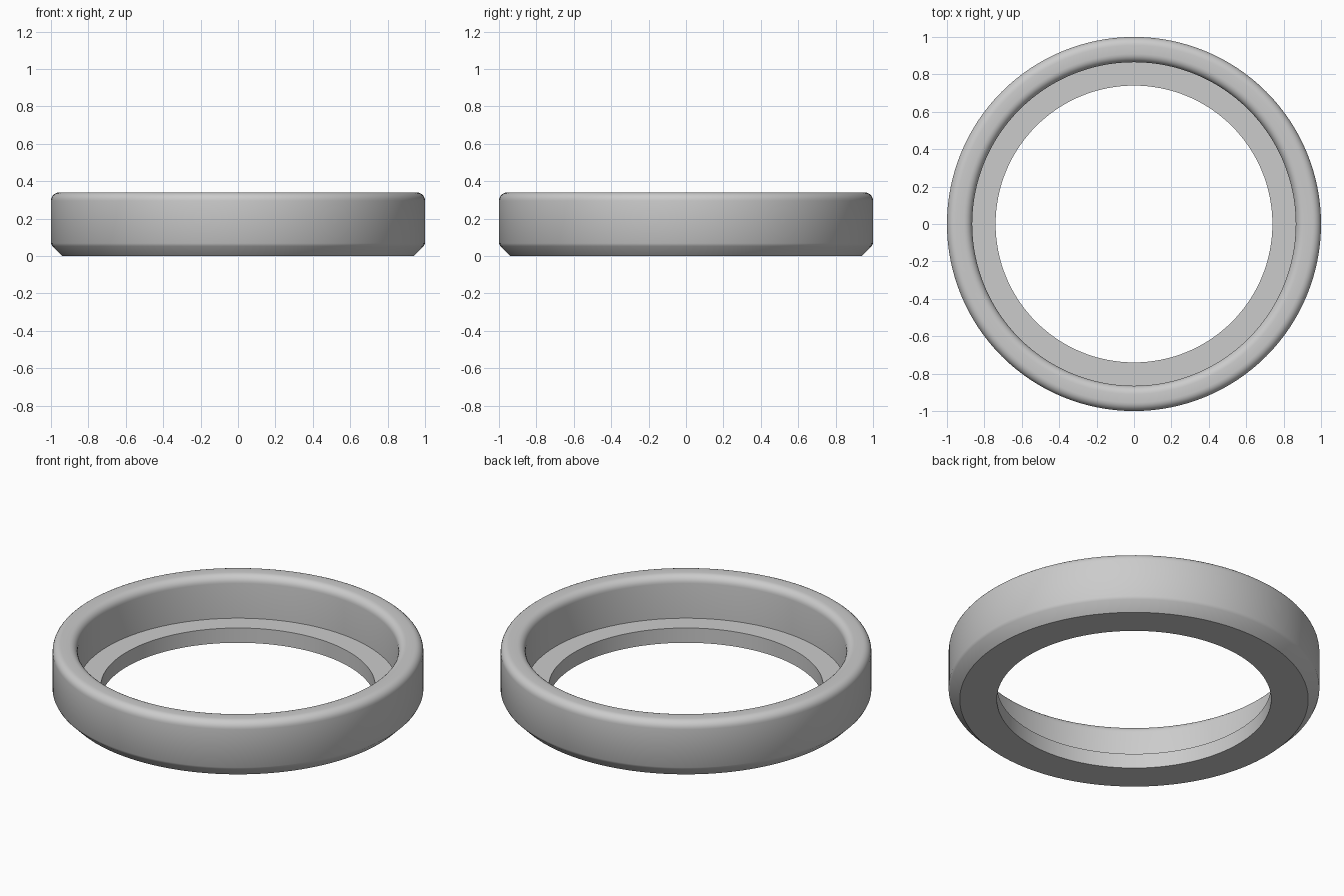
import bpy, bmesh, math

cube = bpy.data.objects.get("Cube")
if cube:
    bpy.data.objects.remove(cube, do_unlink=True)

SEGMENTS = 128
HEIGHT, OUTER, INNER, LIP = 0.34, 1.0, 0.865, 0.74
LEDGE, ROUND, CHAMFER = 0.088, 0.045, 0.06


def arc(cx, cz, radius, start, end, steps=6):
    """Points of a quarter round, angles in degrees."""
    angles = [math.radians(start + (end - start) * i / steps) for i in range(steps + 1)]
    return [(cx + radius * math.cos(a), cz + radius * math.sin(a)) for a in angles]


# Cross-section: chamfered base, rounded rim, recess wall, ledge and bore
profile = [(LIP, 0), (OUTER - CHAMFER, 0), (OUTER - 0.008, CHAMFER - 0.008), (OUTER, CHAMFER + 0.008)]
profile += arc(OUTER - ROUND, HEIGHT - ROUND, ROUND, 0, 90)
profile += arc(INNER + ROUND, HEIGHT - ROUND, ROUND, 90, 180)
profile += [(INNER, LEDGE), (LIP, LEDGE)]

# Revolve the closed cross-section around z
bm = bmesh.new()
rings = []
for i in range(SEGMENTS):
    a = math.tau * i / SEGMENTS
    rings.append([bm.verts.new((r * math.cos(a), r * math.sin(a), z)) for r, z in profile])
for i, ring in enumerate(rings):
    following = rings[(i + 1) % SEGMENTS]
    for j in range(len(profile)):
        k = (j + 1) % len(profile)
        bm.faces.new((ring[j], following[j], following[k], ring[k]))
bmesh.ops.recalc_face_normals(bm, faces=bm.faces)
mesh = bpy.data.meshes.new("stepped_ring")
bm.to_mesh(mesh)
bm.free()
ring_object = bpy.data.objects.new("stepped_ring", mesh)
bpy.context.collection.objects.link(ring_object)

# Plain grey finish
grey = bpy.data.materials.new("light_grey")
grey.use_nodes = True
colour = (0.6, 0.6, 0.6, 1)
grey.diffuse_color = colour
grey.node_tree.nodes["Principled BSDF"].inputs["Base Color"].default_value = colour
mesh.materials.append(grey)

# Smooth curved faces, crisp step edges
bpy.ops.object.select_all(action="DESELECT")
ring_object.select_set(True)
bpy.context.view_layer.objects.active = ring_object
bpy.ops.object.shade_smooth_by_angle(angle=math.radians(30))
